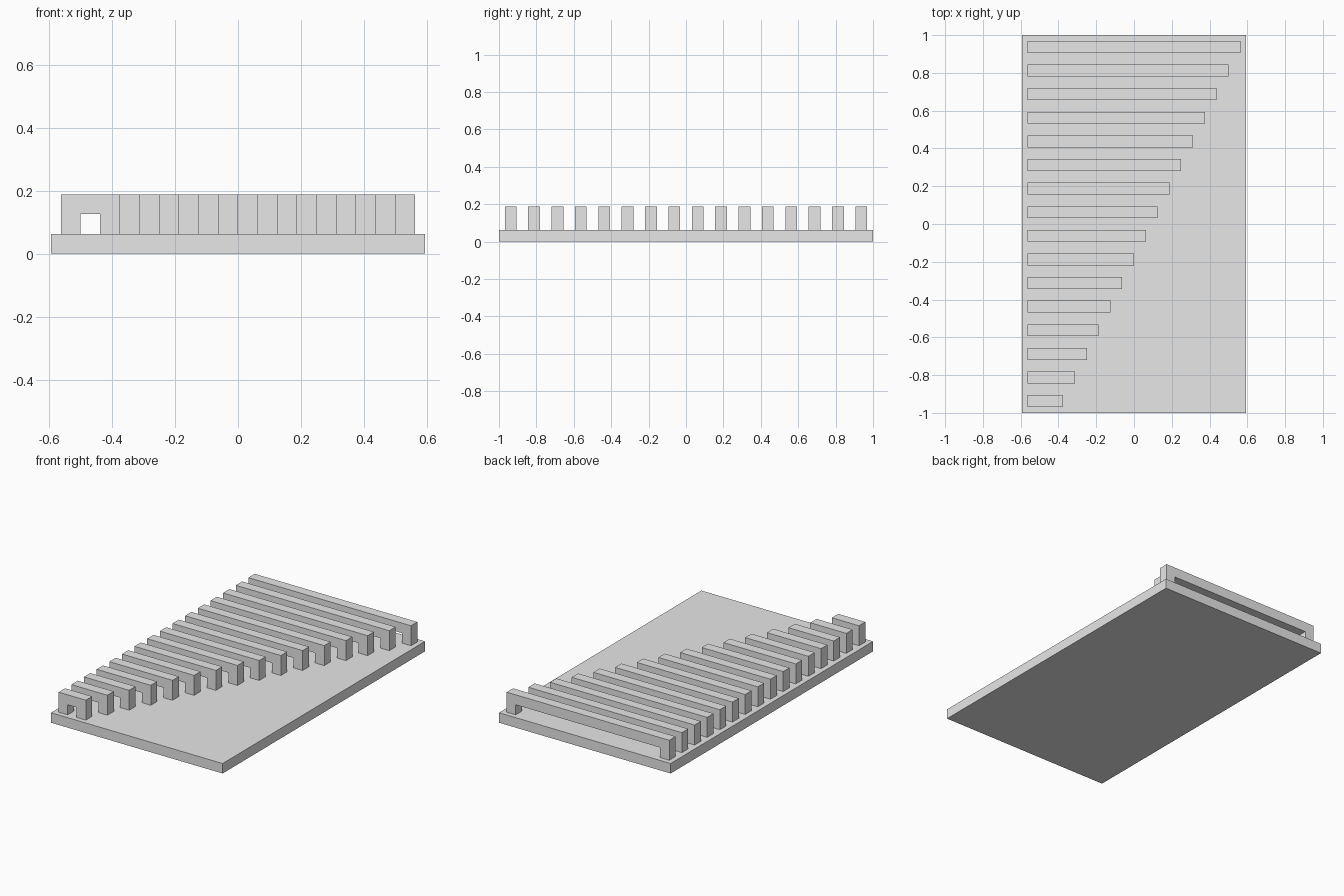
import bpy
import bmesh

if "Cube" in bpy.data.objects:
    bpy.data.objects.remove(bpy.data.objects["Cube"], do_unlink=True)

U = 1 / 16            # one module: wall thickness, gap and plate height
BARS = 16
WIDTH, LENGTH = 19 * U, 32 * U

grey = bpy.data.materials.new("light grey")
grey.use_nodes = True
colour = (0.8, 0.8, 0.8, 1)
grey.diffuse_color = colour
grey.node_tree.nodes["Principled BSDF"].inputs["Base Color"].default_value = colour


def extrude_profile(name, points, y, depth):
    """Extrude an outline in the xz plane along +y, starting at y."""
    bm = bmesh.new()
    face = bm.faces.new([bm.verts.new((x, y, z)) for x, z in points])
    moved = bmesh.ops.extrude_face_region(bm, geom=[face])["geom"]
    verts = [v for v in moved if isinstance(v, bmesh.types.BMVert)]
    bmesh.ops.translate(bm, verts=verts, vec=(0, depth, 0))
    bmesh.ops.recalc_face_normals(bm, faces=bm.faces)
    mesh = bpy.data.meshes.new(name)
    bm.to_mesh(mesh)
    bm.free()
    mesh.materials.append(grey)
    obj = bpy.data.objects.new(name, mesh)
    bpy.context.collection.objects.link(obj)
    return obj


# Base plate
w = WIDTH / 2
extrude_profile("base_plate", [(-w, 0), (w, 0), (w, U), (-w, U)], -LENGTH / 2, LENGTH)

# Row of bridges, each one module longer than the one in front of it
left = -w + U / 2
low, under, top = U, 2 * U, 3 * U
for i in range(BARS):
    right = left + (3 + i) * U
    arch = [(left, low), (left + U, low), (left + U, under), (right - U, under),
            (right - U, low), (right, low), (right, top), (left, top)]
    extrude_profile(f"bridge_{i + 1}", arch, -LENGTH / 2 + U / 2 + 2 * U * i, U)
